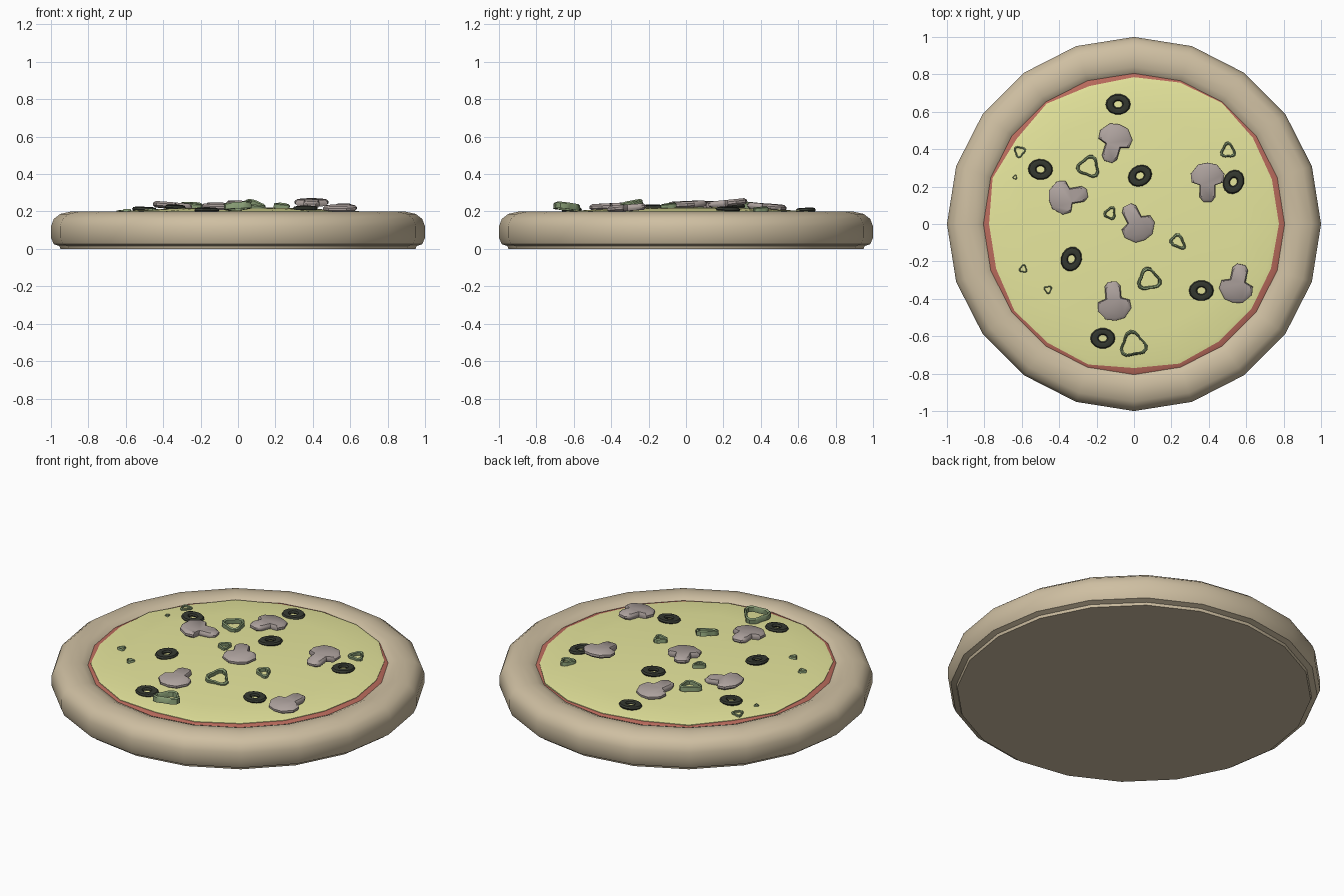
import bpy, bmesh, math
from mathutils import Matrix, Vector

if "Cube" in bpy.data.objects:
    bpy.data.objects.remove(bpy.data.objects["Cube"])


def material(name, rgb):
    m = bpy.data.materials.new(name)
    m.diffuse_color = (*rgb, 1)
    m.use_nodes = True
    m.node_tree.nodes["Principled BSDF"].inputs["Base Color"].default_value = m.diffuse_color
    return m


DOUGH = material("dough", (0.62, 0.52, 0.36))
SAUCE = material("sauce", (0.50, 0.15, 0.11))
CHEESE = material("cheese", (0.80, 0.80, 0.34))
OLIVE = material("olive", (0.035, 0.04, 0.03))
MUSHROOM = material("mushroom", (0.42, 0.36, 0.34))
PEPPER = material("pepper", (0.25, 0.34, 0.18))


def finish(bm, name, mat, angle=40):
    bmesh.ops.recalc_face_normals(bm, faces=bm.faces)
    me = bpy.data.meshes.new(name)
    bm.to_mesh(me)
    bm.free()
    ob = bpy.data.objects.new(name, me)
    bpy.context.collection.objects.link(ob)
    me.materials.append(mat)
    bpy.ops.object.select_all(action='DESELECT')
    ob.select_set(True)
    bpy.context.view_layer.objects.active = ob
    bpy.ops.object.shade_smooth_by_angle(angle=math.radians(angle))
    return ob


def bridge(bm, a, b):
    n = len(a)
    for i in range(n):
        bm.faces.new((a[i], a[(i + 1) % n], b[(i + 1) % n], b[i]))


def revolve(name, profile, mat, radii=None, n=20):
    """Rings from (radius, z) pairs; optional per-side radius scaling."""
    bm = bmesh.new()
    radii = radii or [1] * n
    rings = [[bm.verts.new((r * radii[i] * math.cos(math.tau * i / n),
                            r * radii[i] * math.sin(math.tau * i / n), z))
              for i in range(n)] for r, z in profile]
    for a, b in zip(rings, rings[1:]):
        bridge(bm, a, b)
    bm.faces.new(rings[0])
    bm.faces.new(rings[-1])
    return finish(bm, name, mat)


def surface_z(x, y):
    r = math.hypot(x, y)
    return 0.222 - 0.035 * (r / 0.78) ** 2


def place(ob, x, y, lift, spin=0, tilt=0, axis=0):
    tilt_m = Matrix.Rotation(tilt, 4, Vector((math.cos(axis), math.sin(axis), 0)))
    ob.matrix_world = (Matrix.Translation((x, y, surface_z(x, y) + lift))
                       @ tilt_m @ Matrix.Rotation(spin, 4, 'Z'))


# Crust, sauce and domed cheese
revolve("crust", [(0.95, 0), (0.955, 0.015), (0.985, 0.025), (1.0, 0.06), (1.0, 0.12),
                  (0.985, 0.16), (0.95, 0.187), (0.89, 0.2), (0.84, 0.195),
                  (0.805, 0.18), (0.78, 0.15)], DOUGH)
revolve("sauce", [(0.79, 0.15), (0.81, 0.178), (0.79, 0.187), (0.7, 0.188)], SAUCE)
edge = [.775, .775, .785, .80, .795, .785, .775, .795, .775, .795,
        .775, .775, .79, .785, .79, .77, .785, .775, .775, .77]
dome = [(1.0, 0.178), (1.0, 0.19), (0.97, 0.195), (0.75, 0.205), (0.5, 0.215),
        (0.25, 0.221), (0.03, 0.223)]
revolve("cheese", dome, CHEESE, edge)


# Olive slices
def olive(x, y, spin):
    bm = bmesh.new()
    rings = []
    for i in range(14):
        a = math.tau * i / 14
        rings.append([bm.verts.new(((0.042 + 0.021 * math.cos(b)) * math.cos(a) * 1.06,
                                    (0.042 + 0.021 * math.cos(b)) * math.sin(a) * 0.88,
                                    0.014 * math.sin(b)))
                      for b in [math.tau * k / 8 for k in range(8)]])
    for i in range(14):
        bridge(bm, rings[i], rings[(i + 1) % 14])
    place(finish(bm, "olive_slice", OLIVE), x, y, 0.008, math.radians(spin), 0.05, spin)


for o in [(-0.085, 0.64, 0), (-0.5, 0.292, -5), (0.032, 0.258, 30), (0.532, 0.225, 65),
          (-0.335, -0.187, 70), (0.36, -0.356, 0), (-0.167, -0.611, 0)]:
    olive(*o)


# Mushroom slices: right half of the outline mirrored, stem along +y
half = [(0.0, -0.105), (0.05, -0.095), (0.09, -0.045), (0.085, 0.0), (0.042, 0.015),
        (0.042, 0.08), (0.022, 0.104)]
outline = half + [(-x, y) for x, y in reversed(half[1:])]


def mushroom(x, y, spin, lift, tilt):
    bm = bmesh.new()
    rings = [[bm.verts.new((px * s, py * s, z)) for px, py in outline]
             for s, z in [(0.86, -0.017), (1.0, -0.006), (1.0, 0.006), (0.86, 0.017)]]
    for a, b in zip(rings, rings[1:]):
        bridge(bm, a, b)
    bm.faces.new(rings[0])
    bm.faces.new(rings[-1])
    place(finish(bm, "mushroom_slice", MUSHROOM), x, y, lift,
          math.radians(spin), tilt, math.radians(spin))


for m in [(-0.108, 0.432, 163, 0.014, 0.08), (-0.352, 0.147, -80, 0.018, -0.08),
          (0.01, 0.008, 27, 0.016, 0.05), (0.393, 0.223, 180, 0.035, -0.1),
          (-0.108, -0.412, 5, 0.015, 0.05), (0.552, -0.318, -12, 0.02, 0.08)]:
    mushroom(*m)


# Pepper rings: rounded three-lobed strips with a thin wall
def pepper(x, y, w, h, spin, height, tilt=0.0, lift=0.0):
    bm = bmesh.new()
    n = 18
    wall = min(0.016, 0.16 * w)

    def ring(inset, z):
        pts = []
        for i in range(n):
            a = math.tau * i / n
            r = 0.86 + 0.16 * math.cos(3 * a)
            pts.append(bm.verts.new(((w / 2 - inset) * r * math.cos(a),
                                     (h / 2 - inset) * r * math.sin(a), z)))
        return pts

    t = height / 2
    rings = [ring(0, -t), ring(0, t * 0.6), ring(wall / 2, t),
             ring(wall, t * 0.6), ring(wall, -t)]
    for i in range(5):
        bridge(bm, rings[i], rings[(i + 1) % 5])
    place(finish(bm, "pepper_ring", PEPPER), x, y, lift, math.radians(spin), tilt, 0.6)


for p in [(-0.005, -0.645, 0.155, 0.16, 100, 0.035, -0.12, 0.03),
          (-0.242, 0.305, 0.13, 0.135, 70, 0.03, 0.1, 0.018),
          (0.08, -0.298, 0.14, 0.135, -20, 0.03, 0.3, 0.018),
          (-0.612, 0.388, 0.07, 0.07, 20, 0.02, 0, 0.006),
          (0.503, 0.392, 0.095, 0.09, 90, 0.025, 0.1, 0.012),
          (0.235, -0.095, 0.105, 0.08, -45, 0.025, 0.12, 0.012),
          (-0.127, 0.057, 0.08, 0.07, 65, 0.025, 0.1, 0.01),
          (-0.592, -0.24, 0.05, 0.048, 80, 0.02, 0, 0.004),
          (-0.46, -0.35, 0.048, 0.048, -85, 0.02, 0, 0.004),
          (-0.636, 0.25, 0.028, 0.026, 70, 0.016, 0, 0.003)]:
    pepper(*p)
